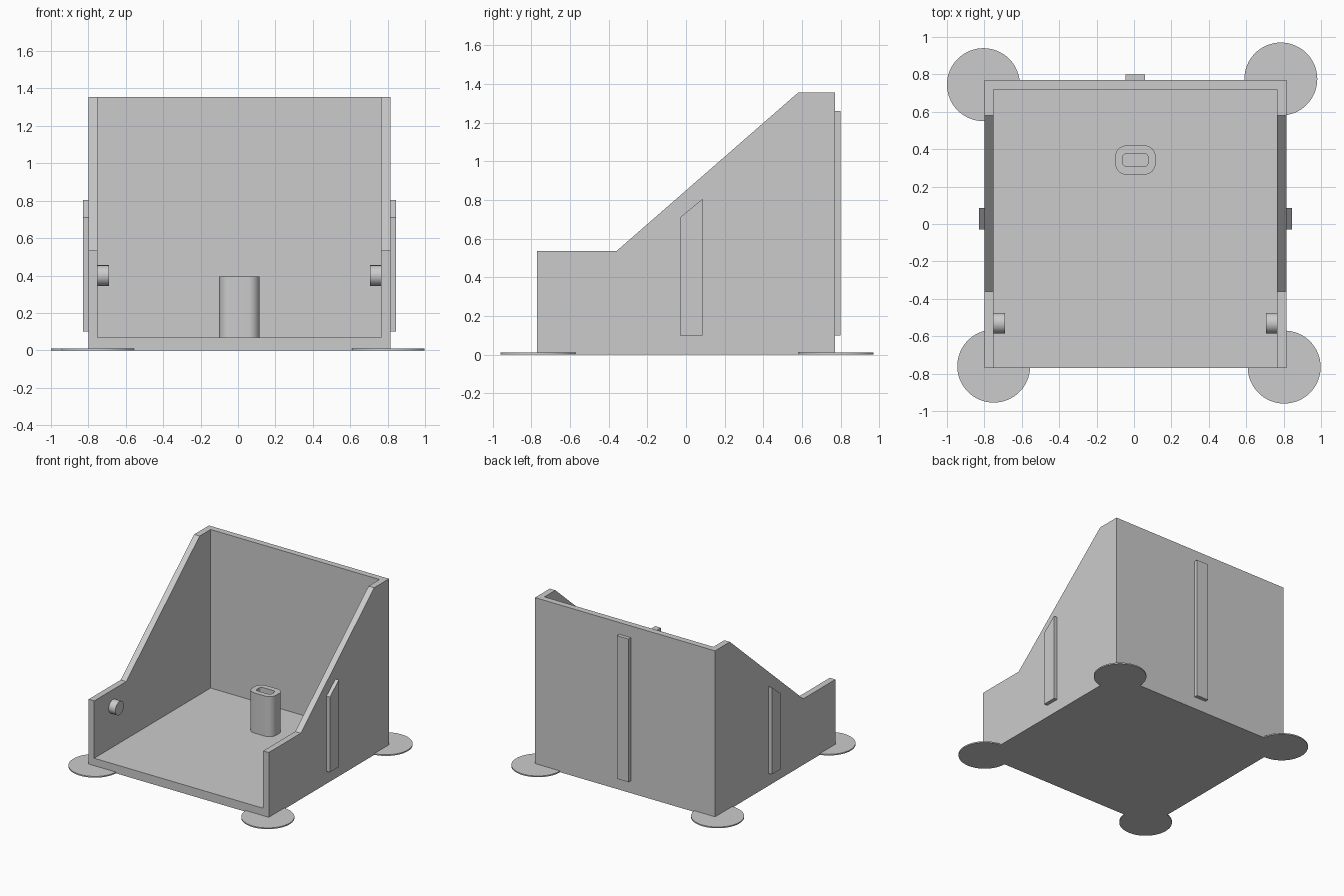
import bpy, bmesh, math

if "Cube" in bpy.data.objects:
    bpy.data.objects.remove(bpy.data.objects["Cube"])

grey = bpy.data.materials.new("plain grey")
grey.diffuse_color = (0.6, 0.6, 0.6, 1)
grey.use_nodes = True
grey.node_tree.nodes["Principled BSDF"].inputs["Base Color"].default_value = grey.diffuse_color


def finish(name, bm, smooth=False):
    bmesh.ops.recalc_face_normals(bm, faces=bm.faces)
    me = bpy.data.meshes.new(name)
    bm.to_mesh(me)
    bm.free()
    me.materials.append(grey)
    ob = bpy.data.objects.new(name, me)
    bpy.context.collection.objects.link(ob)
    if smooth:
        bpy.ops.object.select_all(action='DESELECT')
        ob.select_set(True)
        bpy.context.view_layer.objects.active = ob
        bpy.ops.object.shade_smooth_by_angle(angle=math.radians(35))
    return ob


def side_prism(name, profile, x0, x1):
    """Extrude a (y, z) outline from x0 to x1."""
    bm = bmesh.new()
    a = [bm.verts.new((x0, y, z)) for y, z in profile]
    b = [bm.verts.new((x1, y, z)) for y, z in profile]
    bm.faces.new(a)
    bm.faces.new(b)
    for i in range(len(a)):
        j = (i + 1) % len(a)
        bm.faces.new((a[i], a[j], b[j], b[i]))
    return finish(name, bm)


def box(name, x0, x1, y0, y1, z0, z1):
    return side_prism(name, [(y0, z0), (y1, z0), (y1, z1), (y0, z1)], x0, x1)


def cylinder(name, centre, radius, depth, along_x=False, segments=64):
    bm = bmesh.new()
    bmesh.ops.create_cone(bm, cap_ends=True, segments=segments,
                          radius1=radius, radius2=radius, depth=depth)
    for v in bm.verts:
        x, y, z = v.co
        if along_x:
            x, z = z, -x
        v.co = (x + centre[0], y + centre[1], z + centre[2])
    return finish(name, bm, True)


def rounded_rect(cx, cy, hx, hy, r, steps=8):
    pts = []
    for k, (sx, sy) in enumerate([(1, 1), (-1, 1), (-1, -1), (1, -1)]):
        for i in range(steps + 1):
            t = math.pi / 2 * (k + i / steps)
            pts.append((cx + sx * (hx - r) + r * math.cos(t),
                        cy + sy * (hy - r) + r * math.sin(t)))
    return pts


# Open tray: sloped-side block with the interior cut away
tray = side_prism("tray", [(-.77, 0), (.77, 0), (.77, 1.355), (.58, 1.355),
                           (-.36, .535), (-.77, .535)], -.80, .815)
cutter = box("tray_cutter", -.75, .765, -1, .72, .07, 2)
cutter.hide_render = True
cut = tray.modifiers.new("hollow", 'BOOLEAN')
cut.operation = 'DIFFERENCE'
cut.solver = 'EXACT'
cut.object = cutter
bpy.context.view_layer.objects.active = tray
bpy.ops.object.modifier_apply(modifier=cut.name)
bpy.data.objects.remove(cutter)

# Outer ribs on the sides and back
rib = [(-.03, .10), (.085, .10), (.085, .805), (-.03, .71)]
side_prism("left_rib", rib, -.83, -.80)
side_prism("right_rib", rib, .815, .845)
box("back_rib", -.045, .06, .77, .80, .10, 1.26)

# Pegs on the inner side walls
cylinder("left_peg", (-.72, -.53, .40), .055, .06, True, 48)
cylinder("right_peg", (.735, -.53, .40), .055, .06, True, 48)

# Hollow post on the floor
bm = bmesh.new()
outer = rounded_rect(.0075, .342, .108, .078, .06)
inner = rounded_rect(.0075, .342, .067, .035, .02)
rings = [[bm.verts.new((x, y, z)) for x, y in pts]
         for pts, z in ((outer, .07), (outer, .395), (inner, .395), (inner, .07))]
for k in range(4):
    a, b = rings[k], rings[(k + 1) % 4]
    for i in range(len(a)):
        j = (i + 1) % len(a)
        bm.faces.new((a[i], a[j], b[j], b[i]))
finish("post", bm, True)

# Thin round pads at the corners
for name, x, y in [("back_left_pad", -.805, .745), ("back_right_pad", .785, .775),
                   ("front_left_pad", -.75, -.76), ("front_right_pad", .803, -.765)]:
    cylinder(name, (x, y, .005), .195, .01)
